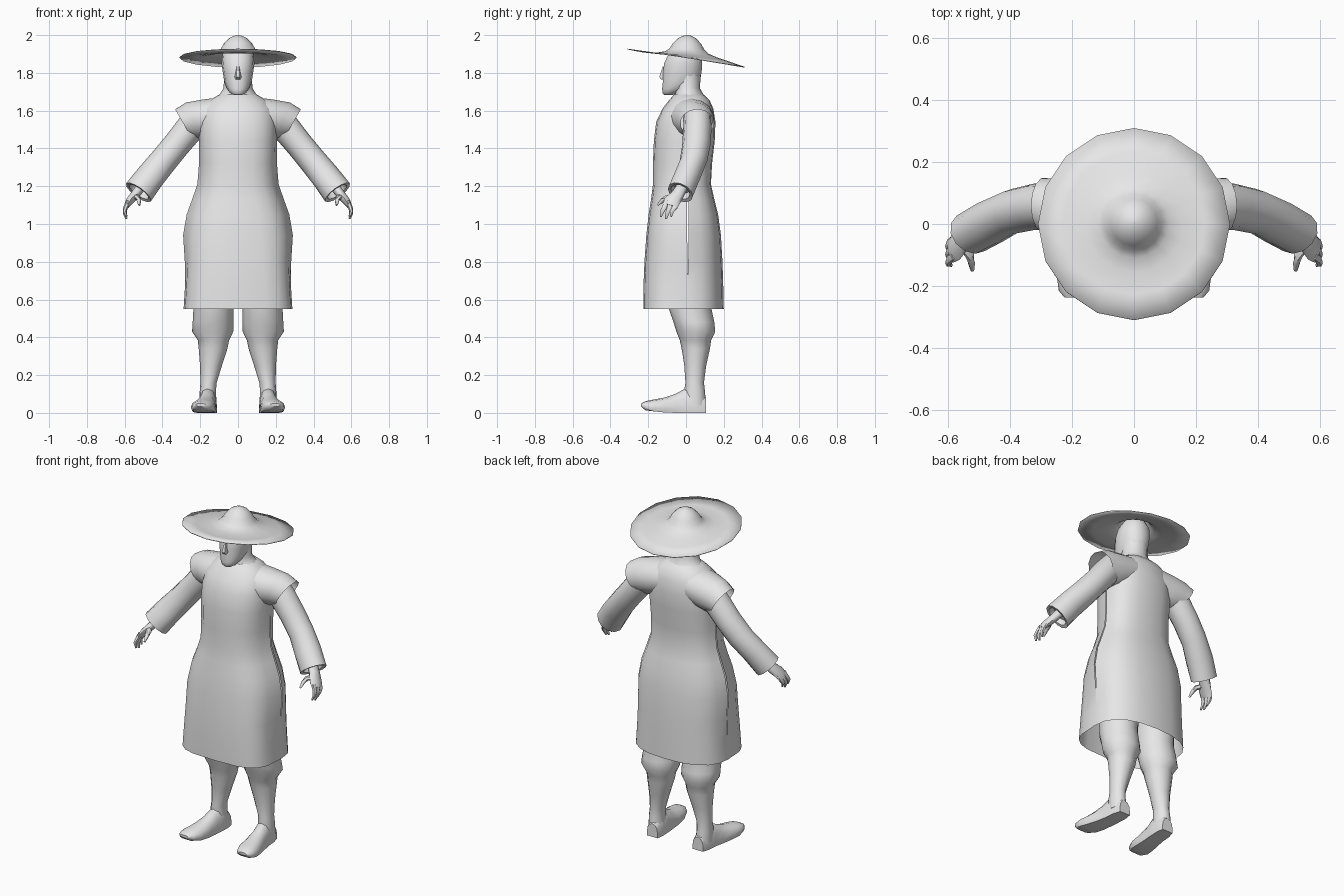
import bpy, bmesh, math
from mathutils import Vector

grey = bpy.data.materials.new("plain_grey")
grey.diffuse_color = (0.8, 0.8, 0.8, 1)


def finish(name, bm, mirror=False, angle=50, thick=0):
    """Turn a bmesh into a named, smoothed object."""
    bmesh.ops.remove_doubles(bm, verts=bm.verts, dist=0.0005)
    bmesh.ops.recalc_face_normals(bm, faces=bm.faces)
    me = bpy.data.meshes.new(name)
    bm.to_mesh(me)
    bm.free()
    me.materials.append(grey)
    ob = bpy.data.objects.new(name, me)
    bpy.context.collection.objects.link(ob)
    bpy.ops.object.select_all(action='DESELECT')
    bpy.context.view_layer.objects.active = ob
    ob.select_set(True)
    bpy.ops.object.shade_smooth_by_angle(angle=math.radians(angle))
    if thick:
        mod = ob.modifiers.new("thickness", 'SOLIDIFY')
        mod.thickness = thick
    if mirror:
        mod = ob.modifiers.new("mirror", 'MIRROR')
        mod.use_mirror_merge = False
    return ob


def power(t, e):
    return math.copysign(abs(t) ** e, t)


def ring(c, u, v, n=12, e=1.0):
    c, u, v = Vector(c), Vector(u), Vector(v)
    ts = [2 * math.pi * i / n for i in range(n)]
    return [c + u * power(math.cos(t), e) + v * power(math.sin(t), e) for t in ts]


def flat_ring(x, y, z, rx, ry, n=12, e=1.0):
    return ring((x, y, z), (rx, 0, 0), (0, ry, 0), n, e)


def loft(bm, rings, cap_start=True, cap_end=True, skip=()):
    rows = [[bm.verts.new(p) for p in r] for r in rings]
    n = len(rows[0])
    for a, b in zip(rows, rows[1:]):
        for i in range(n):
            if i not in skip:
                j = (i + 1) % n
                bm.faces.new((a[i], a[j], b[j], b[i]))
    if cap_start:
        bm.faces.new(rows[0])
    if cap_end:
        bm.faces.new(rows[-1])


def tube(bm, points, radii, depth, n=8):
    """Tapered limb through points; radii across, depth along y."""
    pts = [Vector(p) for p in points]
    rings = []
    for i, p in enumerate(pts):
        d = (pts[min(i + 1, len(pts) - 1)] - pts[max(i - 1, 0)]).normalized()
        u = Vector((0, 1, 0)).cross(d).normalized()
        v = d.cross(u)
        rings.append(ring(p, u * radii[i], v * depth[i], n))
    loft(bm, rings)


# Tunic: front and back panels that part along narrow side slits
SEAM, HALF = 0.01, 10
tunic_profile = [  # z, half width, front y, back y, squareness of front
    (0.55, 0.288, -0.225, 0.20, 0.55), (0.68, 0.280, -0.225, 0.197, 0.58),
    (0.80, 0.276, -0.22, 0.193, 0.62), (0.94, 0.277, -0.21, 0.185, 0.68),
    (1.05, 0.258, -0.198, 0.17, 0.74), (1.13, 0.230, -0.185, 0.15, 0.78),
    (1.21, 0.205, -0.175, 0.132, 0.8), (1.32, 0.200, -0.175, 0.138, 0.8),
    (1.44, 0.205, -0.170, 0.152, 0.8), (1.54, 0.205, -0.158, 0.156, 0.85),
    (1.61, 0.190, -0.125, 0.145, 0.9), (1.655, 0.150, -0.09, 0.125, 1),
    (1.68, 0.110, -0.068, 0.10, 1), (1.69, 0.085, -0.055, 0.08, 1)]
rings = []
for z, rx, yf, yb, e in tunic_profile:
    gap = 0.014 * max(0, min((z - 0.70) / 0.25, (1.5 - z) / 0.4, 1))
    pts = []
    for side, reach, ex in ((-1, SEAM - yf, e), (1, yb - SEAM, 0.82)):
        for i in range(HALF + 1):
            t = math.pi * i / HALF
            c, s = -math.cos(t) * -side, math.sin(t)
            out = -side * gap if i in (0, HALF) else 0
            c = 0 if abs(c) < 1e-6 else c
            s = 0 if abs(s) < 1e-6 else s
            x = power(c, ex) * rx
            pts.append(Vector((x + math.copysign(out, x),
                               SEAM + side * (reach * s ** ex + gap * 0.3 * (out != 0)), z)))
    rings.append(pts)
bm = bmesh.new()
loft(bm, rings, False, False, skip=(HALF, 2 * HALF + 1))
finish("tunic", bm)

# Flared shoulder caps
bm = bmesh.new()
loft(bm, [ring((0.09, 0.025, 1.57), (0, 0, 0.10), (0, 0.12, 0), 14),
          ring((0.17, 0.035, 1.555), (0.01, 0, 0.105), (0, 0.115, 0), 14),
          ring((0.235, 0.05, 1.545), (0.04, 0, 0.098), (0, 0.10, 0), 14),
          ring((0.29, 0.06, 1.533), (0.043, 0, 0.074), (0, 0.09, 0), 14)],
     False, False)
finish("shoulder_caps", bm, True)

# Wide sleeves with a recessed cuff opening
bm = bmesh.new()
loft(bm, [ring((0.20, 0.06, 1.57), (0.055, 0, 0.05), (0, 0.072, 0)),
          ring((0.26, 0.06, 1.50), (0.058, 0, 0.05), (0, 0.075, 0)),
          ring((0.325, 0.055, 1.42), (0.056, 0, 0.047), (0, 0.075, 0)),
          ring((0.395, 0.04, 1.335), (0.057, 0, 0.047), (0, 0.073, 0)),
          ring((0.465, 0.005, 1.25), (0.061, 0, 0.047), (0.015, 0.07, -0.01)),
          ring((0.527, -0.03, 1.167), (0.065, 0, 0.048), (0.015, 0.066, -0.02)),
          ring((0.525, -0.03, 1.170), (0.05, 0, 0.036), (0.01, 0.05, -0.015)),
          ring((0.505, -0.02, 1.195), (0.045, 0, 0.03), (0.01, 0.045, -0.01))])
finish("sleeves", bm, True)

# Hands: palm, curled fingers and thumb
bm = bmesh.new()
tube(bm, [(0.51, -0.02, 1.20), (0.545, -0.045, 1.155), (0.575, -0.075, 1.12),
          (0.59, -0.085, 1.095)], [0.026, 0.024, 0.02, 0.014],
     [0.032, 0.036, 0.045, 0.042])
for y, drop in ((-0.115, 0.01), (-0.088, 0.0), (-0.062, 0.012)):
    tube(bm, [(0.58, y + 0.012, 1.12), (0.596, y, 1.085), (0.6, y - 0.012, 1.055 + drop),
              (0.59, y - 0.018, 1.028 + drop)], [0.013, 0.012, 0.01, 0.005],
         [0.014, 0.014, 0.012, 0.006], 6)
tube(bm, [(0.555, -0.065, 1.145), (0.53, -0.10, 1.14), (0.525, -0.125, 1.125),
          (0.522, -0.15, 1.10)], [0.016, 0.014, 0.012, 0.006],
     [0.018, 0.016, 0.012, 0.006], 6)
finish("hands", bm, True, 60)

# Neck
bm = bmesh.new()
loft(bm, [flat_ring(0, 0.015, 1.655, 0.13, 0.09), flat_ring(0, 0.015, 1.69, 0.095, 0.075),
          flat_ring(0, 0.005, 1.72, 0.076, 0.068), flat_ring(0, 0.005, 1.80, 0.074, 0.075)])
finish("neck", bm)

# Head with jaw, plus a wedge nose
bm = bmesh.new()
head = [(1.683, -0.095, 0.022, 0.022), (1.692, -0.085, 0.04, 0.04),
        (1.715, -0.06, 0.057, 0.068), (1.75, -0.03, 0.072, 0.095),
        (1.80, -0.02, 0.080, 0.105), (1.85, -0.015, 0.087, 0.103),
        (1.90, -0.005, 0.082, 0.09), (1.94, 0, 0.06, 0.065)]
loft(bm, [flat_ring(0, cy, z, rx, ry, 14, 0.92) for z, cy, rx, ry in head])
finish("head", bm)
bm = bmesh.new()
loft(bm, [flat_ring(0, -0.115, 1.765, 0.016, 0.018, 6), flat_ring(0, -0.122, 1.778, 0.019, 0.023, 6),
          flat_ring(0, -0.112, 1.835, 0.009, 0.012, 6)])
finish("nose", bm)

# Hat: domed crown flowing into a tilted, sixteen-sided brim
bm = bmesh.new()
rings = []
for r, z in ((0.31, 1.880), (0.23, 1.886), (0.16, 1.895), (0.115, 1.908), (0.092, 1.926),
             (0.076, 1.954), (0.05, 1.982), (0.025, 1.995), (0.006, 2.0)):
    cy = 0.008 * (1 - r / 0.31)
    pts = flat_ring(0, cy, z, r, r, 16)
    for p in pts:
        p.z += (-0.155 * p.y + 0.03 * p.x * p.x) * (r / 0.31)
    rings.append(pts)
loft(bm, rings, False, True)
finish("hat", bm, thick=0.004)

# Legs: baggy breeches gathered below the knee, then slim calves
bm = bmesh.new()
legs = [(0.74, 0.125, 0.02, 0.108, 0.125), (0.55, 0.130, 0.022, 0.106, 0.113),
        (0.48, 0.132, 0.042, 0.108, 0.108), (0.43, 0.134, 0.052, 0.109, 0.103),
        (0.385, 0.130, 0.05, 0.083, 0.083), (0.34, 0.132, 0.052, 0.076, 0.075),
        (0.25, 0.143, 0.049, 0.058, 0.058), (0.16, 0.156, 0.046, 0.043, 0.049),
        (0.11, 0.16, 0.045, 0.043, 0.056), (0.04, 0.158, 0.05, 0.046, 0.055)]
loft(bm, [flat_ring(x, y, z, rx, ry) for z, x, y, rx, ry in legs])
finish("legs", bm, True)

# Feet: turned slightly outward with flat soles
bm = bmesh.new()
feet = [(0.105, 0.153, 0.036, 0.0, 0.08), (0.06, 0.156, 0.046, 0.0, 0.13),
        (0.0, 0.160, 0.047, 0.0, 0.132), (-0.05, 0.167, 0.050, 0.0, 0.103),
        (-0.11, 0.176, 0.060, 0.002, 0.082), (-0.17, 0.186, 0.063, 0.008, 0.071),
        (-0.215, 0.193, 0.050, 0.014, 0.062), (-0.238, 0.196, 0.028, 0.022, 0.05)]
rings = []
for y, x, rx, low, top in feet:
    pts = ring((x, y, low + 0.02), (rx, 0, 0), (0, 0, top - low - 0.02), 12, 0.9)
    for p in pts:
        p.z = max(p.z, low)
        if p.z == low:
            p.x = x + (p.x - x) * 1.1
    rings.append(pts)
loft(bm, rings)
finish("feet", bm, True, 45)
